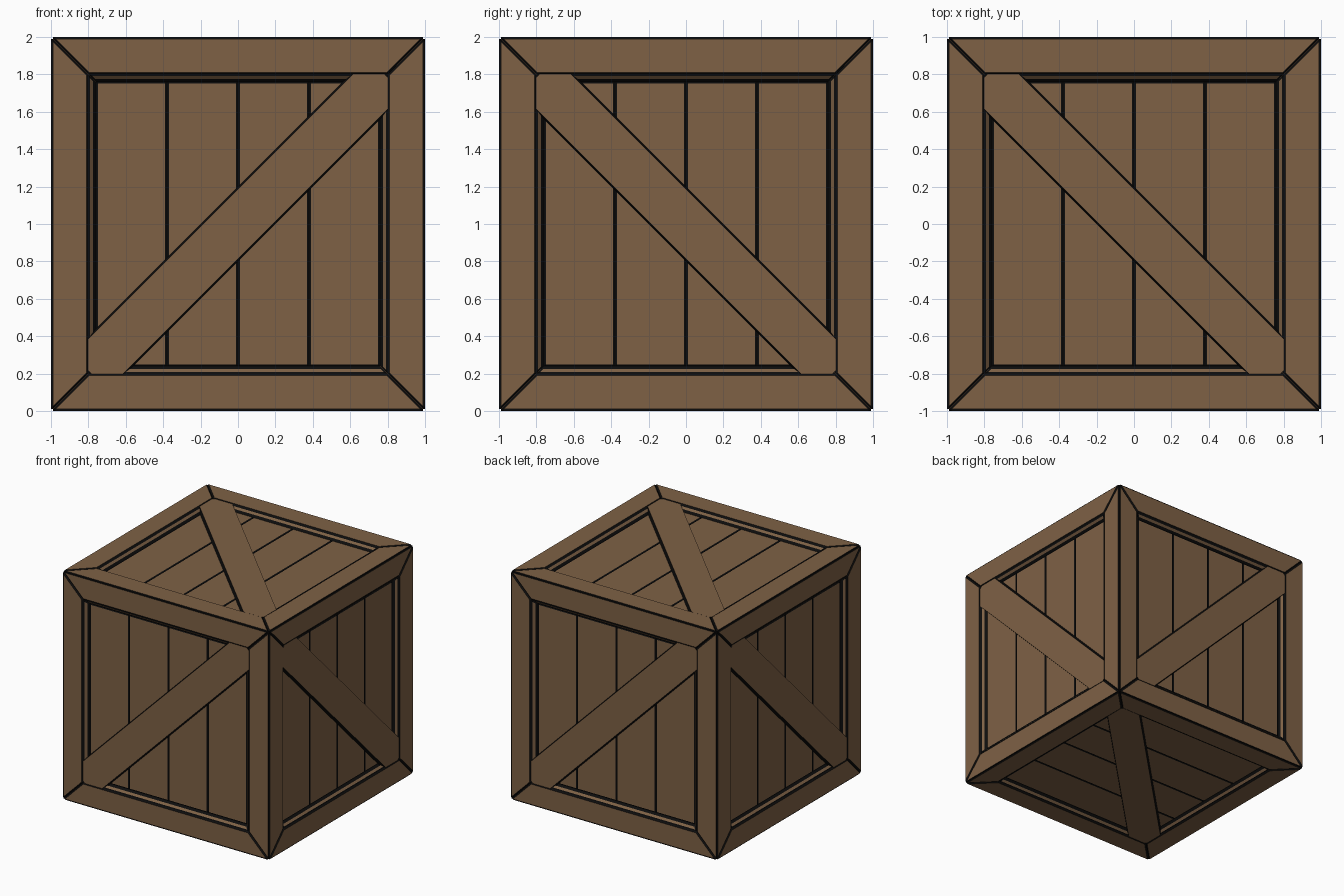
import bpy, bmesh
from mathutils import Vector

if "Cube" in bpy.data.objects:
    bpy.data.objects.remove(bpy.data.objects["Cube"])

# Materials: plank wood and dark seams
def material(name, col):
    m = bpy.data.materials.new(name)
    m.diffuse_color = (*col, 1)
    m.use_nodes = True
    m.node_tree.nodes["Principled BSDF"].inputs["Base Color"].default_value = m.diffuse_color
    return m

WOOD = material("wood", (0.21, 0.12, 0.06))
DARK = material("dark_seam", (0.004, 0.004, 0.004))
CENTRE = Vector((0, 0, 1))
X, Y, Z = Vector((1, 0, 0)), Vector((0, 1, 0)), Vector((0, 0, 1))


def board_set(name, boards, u, v, n):
    """Each board is a (top, base) pair of (u, v, depth) loops; its sides are dark."""
    bm = bmesh.new()
    for loops in boards:
        top, base = [[bm.verts.new(CENTRE + u * a + v * b + n * (1 - d)) for a, b, d in loop]
                     for loop in loops]
        faces = [bm.faces.new(top), bm.faces.new(base[::-1])]
        k = len(top)
        for i in range(k):
            j = (i + 1) % k
            f = bm.faces.new((top[i], base[i], base[j], top[j]))
            f.material_index = 1
            faces.append(f)
        bmesh.ops.recalc_face_normals(bm, faces=faces)
    me = bpy.data.meshes.new(name)
    bm.to_mesh(me)
    bm.free()
    me.materials.append(WOOD)
    me.materials.append(DARK)
    bpy.context.collection.objects.link(bpy.data.objects.new(name, me))


def ring(o, i, do, di, gap):
    """Four mitred trapezoids around the face, outer half o, inner half i."""
    quad = [(-o + gap, -o, do), (o - gap, -o, do), (i - gap, -i, di), (-i + gap, -i, di)]
    out = []
    for _ in range(4):
        out.append(quad)
        quad = [(-b, a, d) for a, b, d in quad]
    return out


def rect(a0, a1, h, d):
    return [(a0, -h, d), (a1, -h, d), (a1, h, d), (a0, h, d)]


def brace(h, w, cut, d, s):
    """Diagonal band clipped to the opening, with small corner cuts."""
    half = [(-h, -h + cut), (-h + cut, -h), (-h + w, -h), (h, h - w)]
    pts = half + [(-a, -b) for a, b in half]
    return [(a * s, b, d) for a, b in pts]


# Side name, right axis, plank axis, outward axis, brace direction
SIDES = [("front", X, Z, -Y, 1), ("back", -X, Z, Y, 1),
         ("right", Y, Z, X, -1), ("left", -Y, Z, -X, -1),
         ("top", X, Y, Z, -1), ("bottom", Y, X, -Z, 1)]

for side, u, v, n, s in SIDES:
    # Mitred outer frame
    board_set(side + "_frame", zip(ring(0.988, 0.81, 0, 0, 0.015),
                                   ring(0.99, 0.80, 0.01, 0.01, 0)), u, v, n)
    # Sloped inner trim
    board_set(side + "_trim", zip(ring(0.79, 0.775, 0.012, 0.027, 0.012),
                                  ring(0.80, 0.76, 0.01, 0.045, 0)), u, v, n)
    # Four recessed planks
    planks = [(rect(a + 0.011, a + 0.369, 0.752, 0.04), rect(a, a + 0.38, 0.76, 0.045))
              for a in (-0.76, -0.38, 0, 0.38)]
    board_set(side + "_planks", planks, u, v, n)
    # Diagonal brace
    board_set(side + "_brace", [(brace(0.802, 0.187, 0.02, 0.004, s),
                                 brace(0.80, 0.20, 0.02, 0.042, s))], u, v, n)
